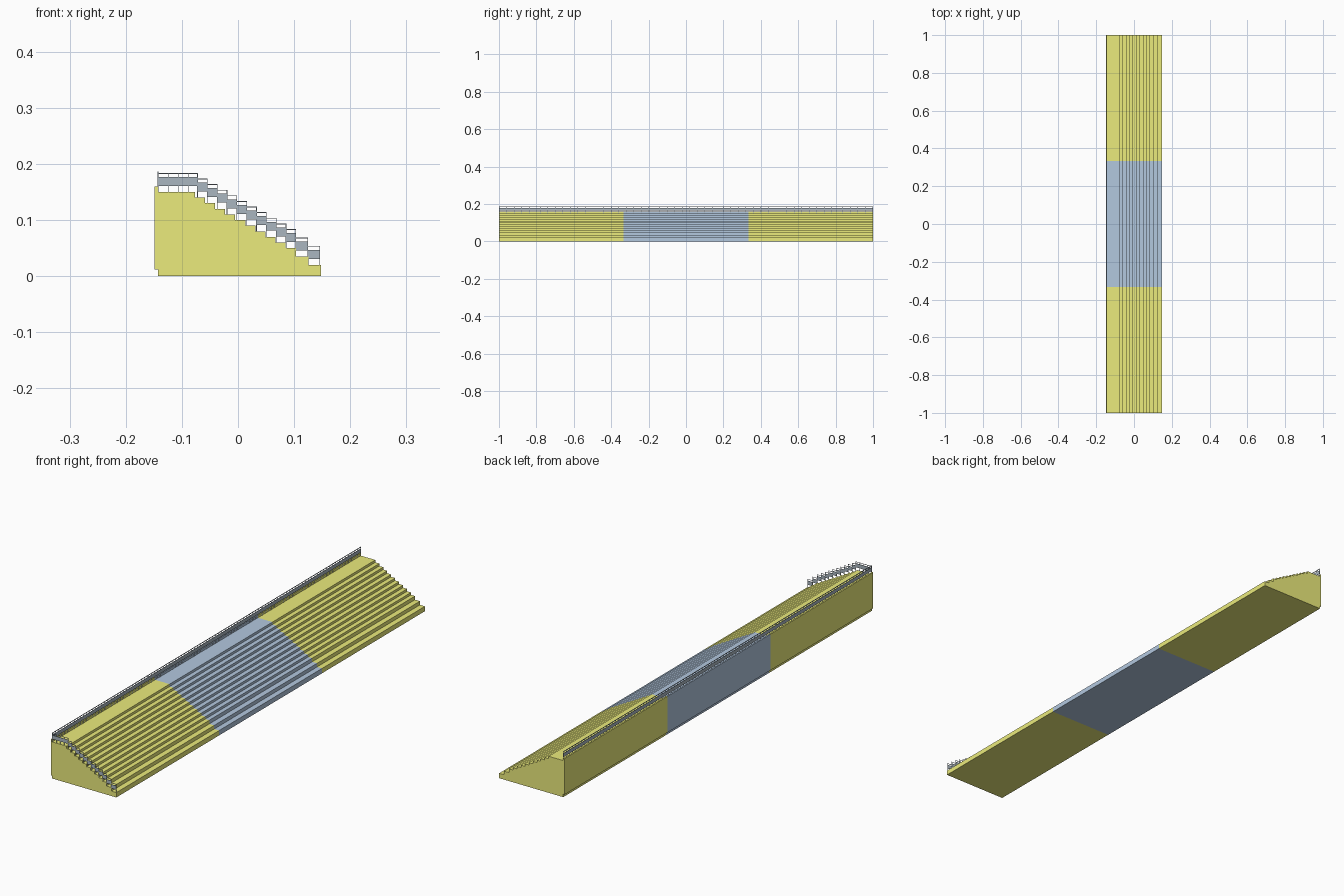
import bpy, bmesh

if "Cube" in bpy.data.objects:
    bpy.data.objects.remove(bpy.data.objects["Cube"])


def material(name, rgb):
    m = bpy.data.materials.new(name)
    m.diffuse_color = (*rgb, 1)
    m.use_nodes = True
    m.node_tree.nodes["Principled BSDF"].inputs["Base Color"].default_value = m.diffuse_color
    return m


YELLOW = material("yellow_paint", (0.83, 0.83, 0.2))
BLUE = material("blue_paint", (0.45, 0.58, 0.74))
STEEL = material("steel", (0.4, 0.47, 0.53))


def finish(name, bm, mat):
    bmesh.ops.recalc_face_normals(bm, faces=bm.faces)
    me = bpy.data.meshes.new(name)
    bm.to_mesh(me)
    bm.free()
    me.materials.append(mat)
    ob = bpy.data.objects.new(name, me)
    bpy.context.collection.objects.link(ob)
    return ob


def add_box(bm, x0, x1, y0, y1, z0, z1):
    vs = bmesh.ops.create_cube(bm, size=1)["verts"]
    for v in vs:
        v.co.x = x0 if v.co.x < 0 else x1
        v.co.y = y0 if v.co.y < 0 else y1
        v.co.z = z0 if v.co.z < 0 else z1


# Tread heights and the front edge of each tread
heights = [0.15 - 0.01 * k for k in range(11)] + [0.035, 0.02]
edges = [-0.077 + 0.018 * k for k in range(11)] + [0.1255, 0.148]

# Stepped cross-section with back kerb and bottom recess
profile = [(-0.143, 0), (-0.143, 0.012), (-0.149, 0.012), (-0.149, 0.16),
           (-0.143, 0.16), (-0.143, 0.15)]
for i, (x, z) in enumerate(zip(edges, heights)):
    below = heights[i + 1] if i + 1 < len(heights) else 0
    profile += [(x, z), (x, below)]


def stand_section(name, y0, y1, mat):
    bm = bmesh.new()
    face = bm.faces.new([bm.verts.new((x, y0, z)) for x, z in profile])
    ext = bmesh.ops.extrude_face_region(bm, geom=[face], use_keep_orig=True)["geom"]
    moved = [g for g in ext if isinstance(g, bmesh.types.BMVert)]
    bmesh.ops.translate(bm, verts=moved, vec=(0, y1 - y0, 0))
    return finish(name, bm, mat)


# Three seating blocks
stand_section("seating_front_block", -1, -1 / 3, YELLOW)
stand_section("seating_middle_block", -1 / 3, 1 / 3, BLUE)
stand_section("seating_back_block", 1 / 3, 1, YELLOW)

# Stepped railing along the front end
T = 0.0012
ya, yb = -0.999, -0.9975
rail_x = [-0.0715 + 0.0175 * k for k in range(11)] + [0.125, 0.1465]
bm = bmesh.new()
left = -0.143
for i, (x, z) in enumerate(zip(rail_x, heights)):
    add_box(bm, left, x, ya, yb, z + 0.0325, z + 0.034)      # handrail
    add_box(bm, left, x, ya, yb, z + 0.011, z + 0.027)       # infill panel
    low = heights[i + 1] if i + 1 < len(heights) else z
    add_box(bm, x - T, x, ya, yb, low, z + 0.034)            # post
    left = x
for k in range(4):
    x = -0.143 + 0.0179 * k
    add_box(bm, x, x + T, ya, yb, 0.15, 0.184)
finish("end_railing", bm, STEEL)

# Long railing along the back edge
bm = bmesh.new()
xa, xb = -0.1435, -0.142
add_box(bm, xa, xb, -0.999, 0.999, 0.1845, 0.187)
add_box(bm, xa, xb, -0.999, 0.999, 0.164, 0.179)
count = 100
for k in range(count + 1):
    y = -0.999 + k * (1.998 - T) / count
    add_box(bm, xa, xb, y, y + T, 0.15, 0.187)
finish("back_railing", bm, STEEL)
